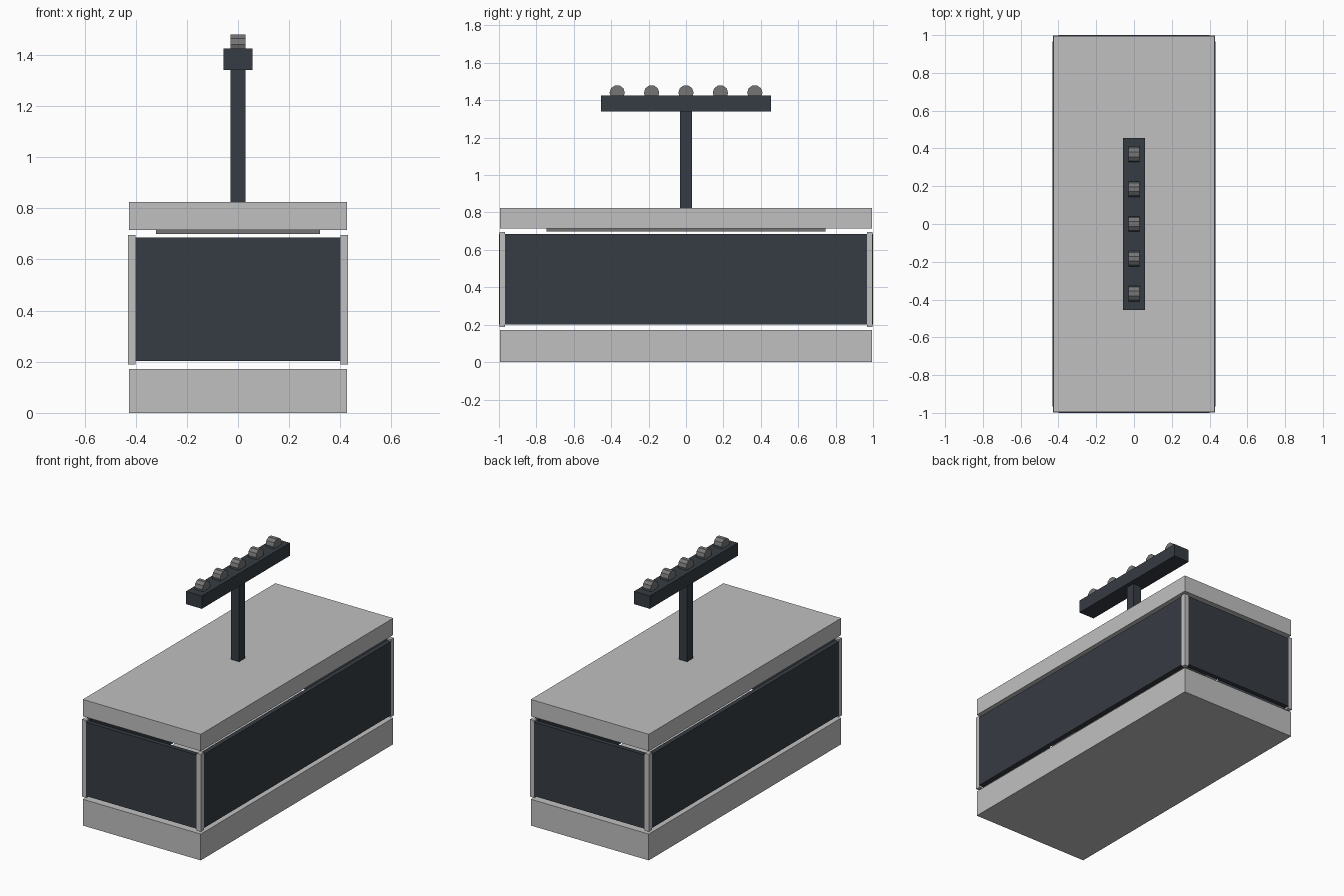
import bpy
import math

if "Cube" in bpy.data.objects:
    bpy.data.objects.remove(bpy.data.objects["Cube"])


def material(name, rgb):
    m = bpy.data.materials.new(name)
    m.diffuse_color = (*rgb, 1.0)
    m.use_nodes = True
    m.node_tree.nodes["Principled BSDF"].inputs["Base Color"].default_value = m.diffuse_color
    return m


LIGHT = material("light grey", (0.53, 0.53, 0.53))
DARK = material("dark slate", (0.037, 0.045, 0.056))
GREY = material("mid grey", (0.18, 0.18, 0.18))


def box(name, x, y, z, mat):
    """Box from (min, max) ranges on each axis."""
    lo, hi = zip(x, y, z)
    bpy.ops.mesh.primitive_cube_add(
        size=1, location=[(a + b) / 2 for a, b in zip(lo, hi)])
    o = bpy.context.object
    o.name = name
    o.scale = [b - a for a, b in zip(lo, hi)]
    bpy.ops.object.transform_apply(location=False, rotation=False, scale=True)
    o.data.materials.append(mat)
    return o


W, L = 0.427, 0.995      # half width and half length of the slabs
PW, PL = 0.431, 1.0      # outer faces of the panels
T = 0.03                 # post and panel thickness

# Base, roof slab and the recessed plate under the roof
box("base_slab", (-W, W), (-L, L), (0, 0.172), LIGHT)
box("roof_slab", (-W, W), (-L, L), (0.715, 0.825), LIGHT)
box("ceiling_plate", (-0.32, 0.32), (-0.745, 0.745), (0.699, 0.715), GREY)

# Thin wall panels around a hollow interior, with corner posts
for s in (-1, 1):
    box("side_panel", sorted((s * PW, s * (PW - T))), (-0.967, 0.967),
        (0.202, 0.685), DARK)
    box("end_panel", (-0.4, 0.4), sorted((s * PL, s * (PL - T))),
        (0.202, 0.685), DARK)
    for t in (-1, 1):
        box("corner_post", sorted((s * 0.4, s * 0.43)),
            sorted((t * 0.967, t * 0.998)), (0.189, 0.696), LIGHT)

# Mast and crossbar
box("mast", (-0.03, 0.03), (-0.031, 0.031), (0.825, 1.341), DARK)
box("crossbar", (-0.057, 0.057), (-0.455, 0.455), (1.341, 1.425), DARK)

# Row of faceted rollers sunk into the crossbar
for i in range(-2, 3):
    bpy.ops.mesh.primitive_cylinder_add(
        vertices=10, radius=0.041, depth=0.058,
        location=(0, i * 0.184, 1.44), rotation=(0, math.pi / 2, 0))
    roller = bpy.context.object
    roller.name = "roller"
    roller.data.materials.append(GREY)
